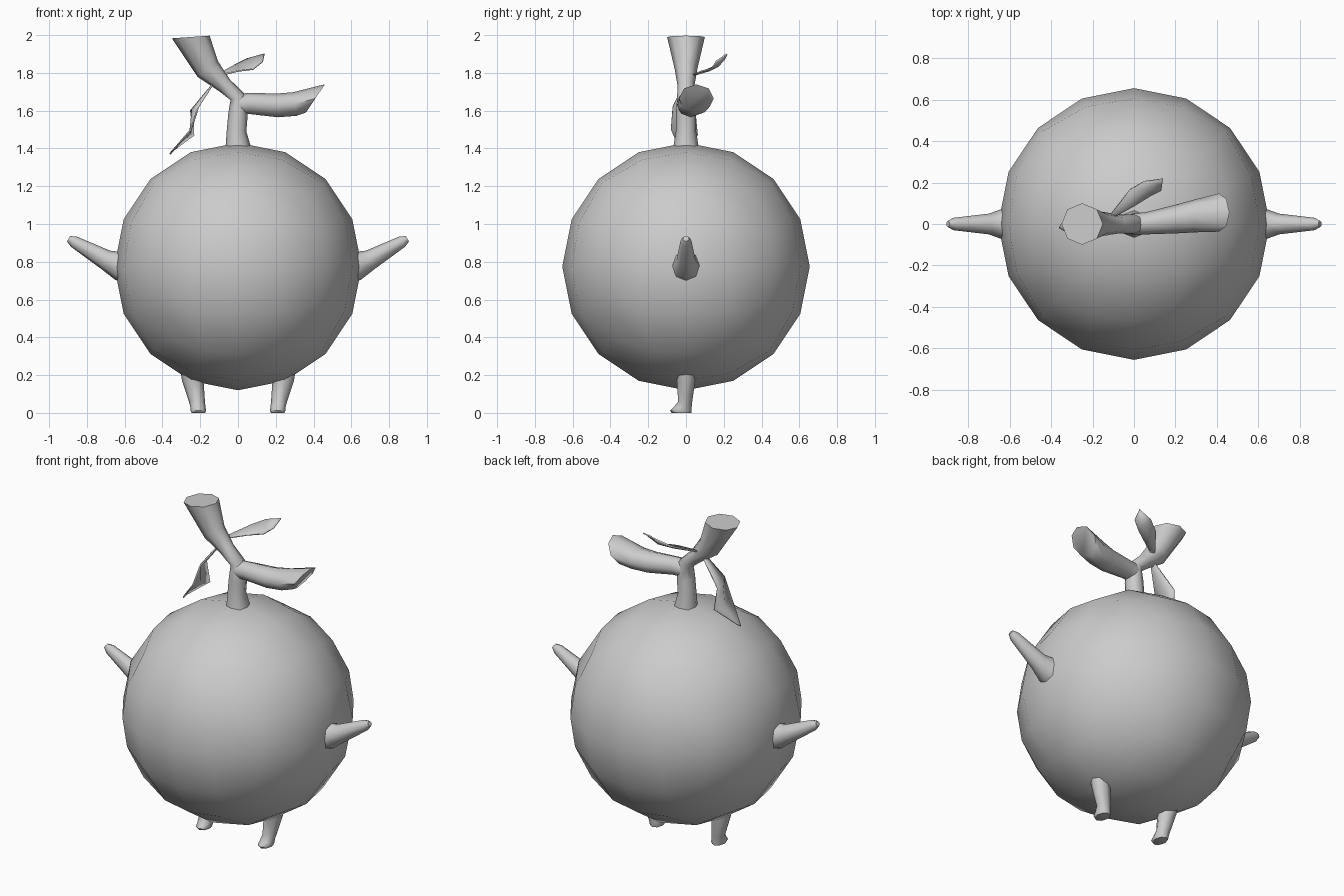
import bpy, bmesh, math
from mathutils import Vector

if "Cube" in bpy.data.objects:
    bpy.data.objects.remove(bpy.data.objects["Cube"])

grey = bpy.data.materials.new("soft_grey")
grey.diffuse_color = (0.6, 0.6, 0.6, 1)
grey.use_nodes = True
grey.node_tree.nodes["Principled BSDF"].inputs["Base Color"].default_value = grey.diffuse_color


def finish(name, bm, angle=60):
    bmesh.ops.recalc_face_normals(bm, faces=bm.faces)
    mesh = bpy.data.meshes.new(name)
    bm.to_mesh(mesh)
    bm.free()
    mesh.materials.append(grey)
    ob = bpy.data.objects.new(name, mesh)
    bpy.context.collection.objects.link(ob)
    bpy.ops.object.select_all(action='DESELECT')
    ob.select_set(True)
    bpy.context.view_layer.objects.active = ob
    bpy.ops.object.shade_smooth_by_angle(angle=math.radians(angle))
    return ob


def limb(name, sections, mirror=1, sides=8):
    """Loft of ellipses: (centre, tilt in degrees from +z toward +x, half size in xz, half size in y)."""
    bm = bmesh.new()
    rings = []
    for c, tilt, a, b in sections:
        t = math.radians(tilt)
        u = Vector((math.cos(t), 0, -math.sin(t)))
        ring = []
        for i in range(sides):
            w = math.tau * i / sides
            p = Vector(c) + u * a * math.cos(w) + Vector((0, b * math.sin(w), 0))
            p.x *= mirror
            ring.append(bm.verts.new(p))
        rings.append(ring)
    for r, s in zip(rings, rings[1:]):
        for i in range(sides):
            j = (i + 1) % sides
            bm.faces.new((r[i], r[j], s[j], s[i]))
    bm.faces.new(rings[0])
    bm.faces.new(rings[-1])
    return finish(name, bm)


def leaf(name, left, right, sag):
    """Thin folded blade between two edges with a sagging midrib."""
    bm = bmesh.new()
    rows = []
    for k, (p, q) in enumerate(zip(left, right)):
        mid = (Vector(p) + Vector(q)) / 2
        if 0 < k < len(left) - 1:
            mid += Vector(sag)
        rows.append([bm.verts.new(v) for v in (p, mid, q)])
    for r, s in zip(rows, rows[1:]):
        for i in range(2):
            bm.faces.new((r[i], r[i + 1], s[i + 1], s[i]))
    ob = finish(name, bm)
    mod = ob.modifiers.new("thickness", 'SOLIDIFY')
    mod.thickness = 0.008
    mod.offset = 0


# Round body: cube divided 4 x 4 per side and rounded to a ball
bm = bmesh.new()
bmesh.ops.create_cube(bm, size=2)
bmesh.ops.subdivide_edges(bm, edges=bm.edges[:], cuts=3, use_grid_fill=True)
for v in bm.verts:
    even = Vector([math.tan(c * math.pi / 4) for c in v.co])
    v.co = even.normalized() * 0.655 + Vector((0, 0, 0.775))
finish("body", bm)

# Arms and legs, one on each side
for side, m in (("left", -1), ("right", 1)):
    limb(side + "_arm", [
        ((0.60, 0, 0.775), 90, 0.09, 0.085),
        ((0.645, 0, 0.78), 85, 0.075, 0.07),
        ((0.70, 0, 0.81), 65, 0.054, 0.05),
        ((0.87, 0, 0.907), 60, 0.031, 0.03),
        ((0.897, 0, 0.922), 60, 0.016, 0.016)], m)
    limb(side + "_leg", [
        ((0.245, 0, 0.24), 10, 0.062, 0.058),
        ((0.24, 0, 0.18), 10, 0.057, 0.05),
        ((0.217, -0.004, 0.06), 5, 0.042, 0.037),
        ((0.212, -0.018, 0.03), 0, 0.04, 0.048),
        ((0.21, -0.027, 0.012), 0, 0.041, 0.057),
        ((0.21, -0.024, 0.0), 0, 0.036, 0.052)], m)

# Forked twig on top: stem running into the tall branch, then the side branch
limb("stem", [
    ((0, 0, 1.39), 0, 0.068, 0.068),
    ((0, 0, 1.42), 0, 0.065, 0.065),
    ((-0.008, 0, 1.49), 0, 0.052, 0.054),
    ((0.0, 0, 1.58), 12, 0.052, 0.053),
    ((0.0, 0, 1.67), -20, 0.042, 0.047),
    ((-0.07, 0, 1.733), -47, 0.042, 0.045),
    ((-0.16, 0, 1.82), -38, 0.068, 0.06),
    ((-0.25, 0, 1.99), -4, 0.10, 0.10)])
limb("side_branch", [
    ((0.0, 0.0, 1.635), 75, 0.055, 0.05),
    ((0.06, 0.004, 1.638), 88, 0.056, 0.054),
    ((0.21, 0.025, 1.628), 88, 0.063, 0.07),
    ((0.30, 0.04, 1.635), 80, 0.063, 0.08),
    ((0.41, 0.055, 1.665), 124, 0.09, 0.092)])

# Two leaves
leaf("upper_leaf",
     [(-0.11, 0.05, 1.79), (-0.02, 0.165, 1.84), (0.05, 0.205, 1.875), (0.14, 0.217, 1.90)],
     [(-0.10, 0.03, 1.785), (0.0, 0.085, 1.81), (0.08, 0.135, 1.82), (0.13, 0.16, 1.86)],
     (0.006, 0.0, -0.012))
leaf("hanging_leaf",
     [(-0.13, -0.01, 1.745), (-0.21, -0.07, 1.62), (-0.25, -0.08, 1.50), (-0.36, -0.02, 1.37)],
     [(-0.13, 0.02, 1.745), (-0.25, 0.05, 1.60), (-0.235, 0.062, 1.47), (-0.35, 0.0, 1.385)],
     (-0.012, 0, -0.006))
